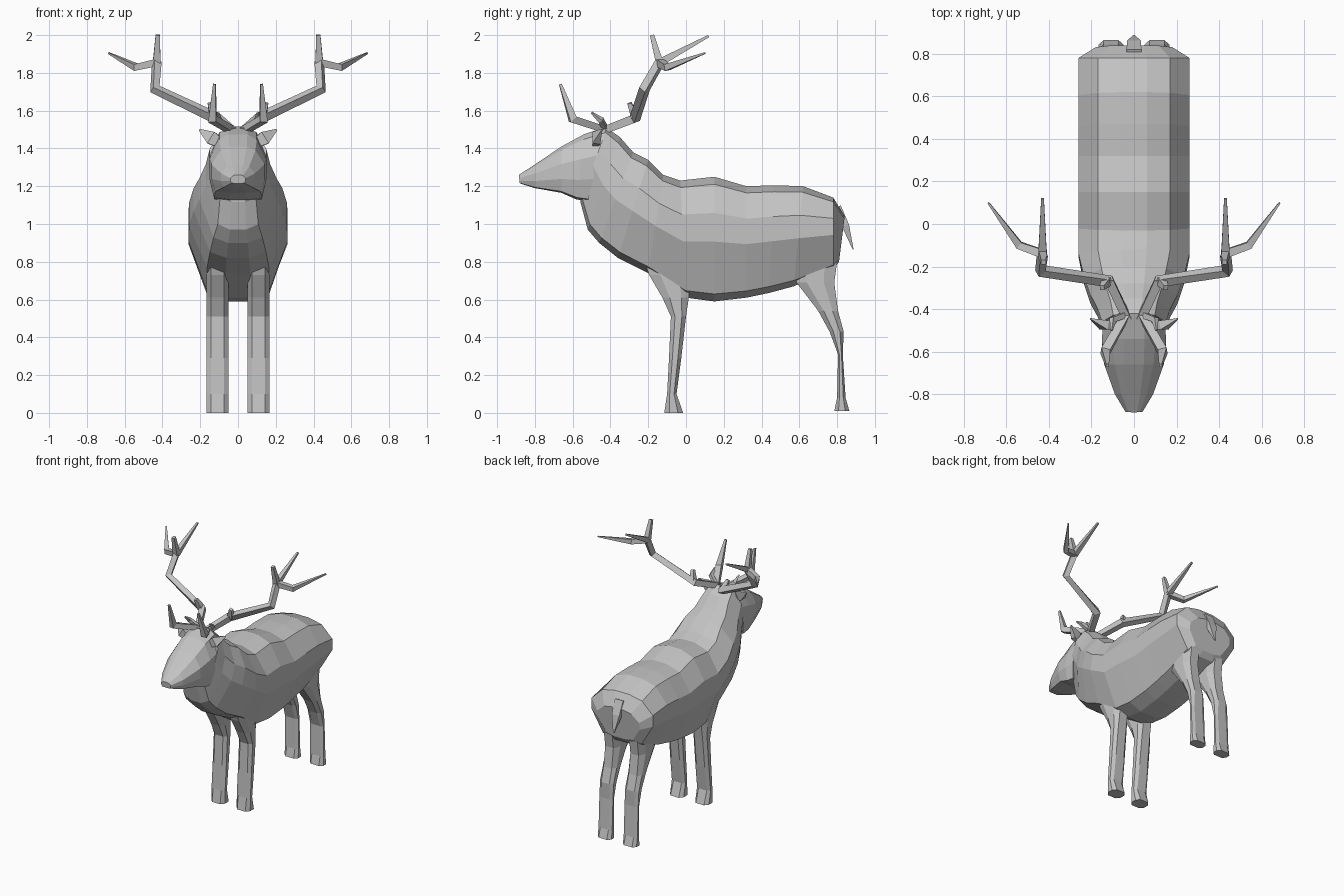
import bpy, bmesh, math
from mathutils import Vector

if "Cube" in bpy.data.objects:
    bpy.data.objects.remove(bpy.data.objects["Cube"])

grey = bpy.data.materials.new("plain grey")
grey.diffuse_color = (0.55, 0.55, 0.55, 1)
grey.use_nodes = True
grey.node_tree.nodes["Principled BSDF"].inputs["Base Color"].default_value = grey.diffuse_color


def loft(name, rings, mirror=False):
    """Skin a list of equal-length point rings, cap both ends."""
    bm = bmesh.new()
    loops = [[bm.verts.new(p) for p in r] for r in rings]
    n = len(loops[0])
    for a, b in zip(loops, loops[1:]):
        for i in range(n):
            j = (i + 1) % n
            bm.faces.new((a[i], a[j], b[j], b[i]))
    bm.faces.new(loops[0])
    bm.faces.new(loops[-1])
    bmesh.ops.recalc_face_normals(bm, faces=bm.faces)
    me = bpy.data.meshes.new(name)
    bm.to_mesh(me)
    bm.free()
    me.materials.append(grey)
    ob = bpy.data.objects.new(name, me)
    bpy.context.collection.objects.link(ob)
    if mirror:
        ob.modifiers.new("mirror", 'MIRROR').use_mirror_merge = False
    return ob


def tube(name, path, radii, sides=4, flat=1.0, mirror=True):
    """Tapering low-poly bar along a path."""
    pts = [Vector(p) for p in path]
    rings = []
    for i, (p, r) in enumerate(zip(pts, radii)):
        d0 = (p - pts[i - 1]).normalized() if i else Vector()
        d1 = (pts[i + 1] - p).normalized() if i < len(pts) - 1 else Vector()
        t = (d0 + d1).normalized()
        ref = Vector((0, 1, 0)) if abs(t.y) < 0.8 else Vector((1, 0, 0))
        if i == 0:
            u = t.cross(ref).normalized()
        else:
            u = (u - t * u.dot(t)).normalized()
        v = t.cross(u)
        angles = [2 * math.pi * (k + 0.5) / sides for k in range(sides)]
        rings.append([p + u * r * math.cos(a) + v * r * flat * math.sin(a) for a in angles])
    return loft(name, rings, mirror)


def section(yt, zt, yb, zb, w, xs, ts):
    """Symmetric ring between a top point and a bottom point."""
    half = [(w * x, yb + (yt - yb) * t, zb + (zt - zb) * t) for x, t in zip(xs, ts)]
    return half + [(-x, y, z) for x, y, z in reversed(half)]


# Body and neck
body_x, body_t = (.23, .65, 1, 1, .63, .25), (1, .94, .71, .48, .06, 0)
body = [
    (-.42, 1.51, -.56, 1.12, .15),
    (-.35, 1.46, -.52, .97, .17),
    (-.28, 1.38, -.46, .90, .205),
    (-.20, 1.34, -.36, .82, .235),
    (-.12, 1.26, -.20, .74, .26),
    (-.03, 1.23, .0, .61, .262),
    (.15, 1.25, .15, .59, .262),
    (.32, 1.20, .32, .61, .262),
    (.47, 1.205, .44, .635, .262),
    (.62, 1.20, .57, .67, .262),
    (.78, 1.14, .78, .76, .262),
    (.84, 1.04, .81, .80, .18),
]
loft("body", [section(*s, body_x, body_t) for s in body])

# Head
head_x, head_t = (.33, .66, 1, 1, .85, .3), (1, .92, .62, .3, .03, 0)
head = [
    (-.885, 1.26, -.88, 1.215, .04),
    (-.80, 1.315, -.80, 1.19, .09),
    (-.66, 1.41, -.66, 1.165, .14),
    (-.54, 1.475, -.58, 1.13, .15),
    (-.42, 1.515, -.52, 1.12, .148),
]
loft("head", [section(*s, head_x, head_t) for s in head])


# Legs: rows of height, front edge, back edge
def leg(name, rows):
    cx, hw = .108, .058
    rings = []
    for z, f, b in rows:
        c, h = (f + b) / 2, (b - f) / 2
        rings.append([(cx + hw * x, c + h * y, z) for x, y in
                      ((-1, -.45), (-.6, -1), (.6, -1), (1, -.45),
                       (1, .45), (.6, 1), (-.6, 1), (-1, .45))])
    loft(name, rings, True)


leg("front_legs", [(.80, -.22, .02), (.73, -.195, .02), (.61, -.125, .015), (.51, -.08, .0),
                   (.29, -.09, -.025), (.10, -.10, -.05), (0, -.115, -.015)])
leg("hind_legs", [(.80, .56, .80), (.69, .585, .785), (.54, .70, .805), (.43, .76, .835),
                  (.31, .805, .83), (.08, .80, .845), (.01, .785, .865)])

# Antlers
F = (.43, -.14, 1.855)
tube("antler_beam", [(.03, -.45, 1.49), (.115, -.27, 1.56), (.44, -.22, 1.715), F],
     [.028, .032, .03, .028])
tube("antler_upper_tine", [F, (.425, -.18, 2.0)], [.028, .016])
tube("antler_back_tine", [F, (.43, .12, 1.995)], [.028, .009])
tube("antler_outer_tine", [F, (.54, -.10, 1.83), (.685, .10, 1.905)], [.028, .025, .006])
tube("antler_brow_tine", [(.04, -.43, 1.50), (.135, -.60, 1.555), (.125, -.665, 1.74)],
     [.026, .03, .01])
tube("antler_small_tine", [(.05, -.43, 1.51), (.10, -.45, 1.55), (.105, -.50, 1.59)],
     [.02, .018, .006])
tube("antler_nub", [(.13, -.27, 1.57), (.15, -.30, 1.64)], [.03, .015])

# Ears
tube("ears", [(.08, -.48, 1.42), (.14, -.475, 1.455), (.205, -.445, 1.50)],
     [.03, .05, .006], flat=.6)

# Tail
tube("tail", [(0, .80, 1.09), (0, .845, .99), (0, .885, .865)], [.05, .045, .006],
     flat=.6, mirror=False)
